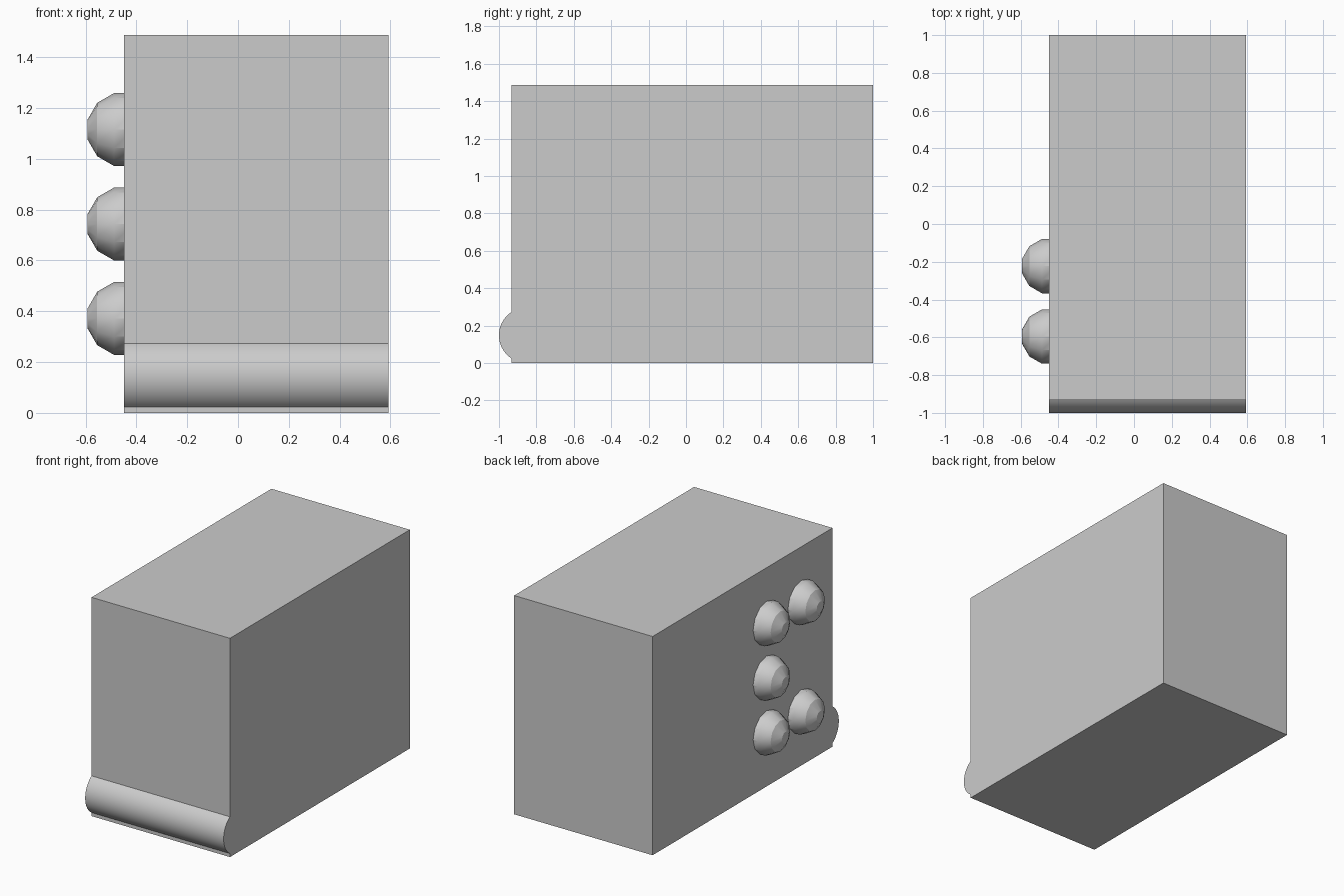
import bpy
import bmesh
from math import sin, cos, asin, pi, radians

cube = bpy.data.objects.get("Cube")
if cube:
    bpy.data.objects.remove(cube, do_unlink=True)

U = 0.1487                      # base unit: radius of the roll and the knobs
LEFT, RIGHT = 0.592, -0.449     # body sides along x
FRONT, BACK, TOP = -0.932, 1.0, 10 * U

# Single plain grey
grey = bpy.data.materials.new("plain grey")
grey.use_nodes = True
colour = (0.6, 0.6, 0.6, 1)
grey.diffuse_color = colour
grey.node_tree.nodes["Principled BSDF"].inputs["Base Color"].default_value = colour


def finish(bm, name, angle):
    """Turn a bmesh into a grey object, smooth below the given edge angle."""
    bmesh.ops.recalc_face_normals(bm, faces=bm.faces)
    mesh = bpy.data.meshes.new(name)
    bm.to_mesh(mesh)
    bm.free()
    mesh.materials.append(grey)
    obj = bpy.data.objects.new(name, mesh)
    bpy.context.collection.objects.link(obj)
    bpy.ops.object.select_all(action='DESELECT')
    obj.select_set(True)
    bpy.context.view_layer.objects.active = obj
    bpy.ops.object.shade_smooth_by_angle(angle=radians(angle))
    return obj


# Body: side profile with a rounded roll along the lower front edge
roll_y = -1 + U
half = pi - asin((roll_y - FRONT) / U) - pi / 2   # half angle of the exposed arc
steps = 32
profile = [(FRONT, 0), (BACK, 0), (BACK, TOP), (FRONT, TOP)]
for i in range(steps + 1):
    a = half * (1 - 2 * i / steps)
    profile.append((roll_y - U * cos(a), U + U * sin(a)))

bm = bmesh.new()
face = bm.faces.new([bm.verts.new((RIGHT, y, z)) for y, z in profile])
side = bmesh.ops.extrude_face_region(bm, geom=[face], use_keep_orig=True)
moved = [v for v in side["geom"] if isinstance(v, bmesh.types.BMVert)]
bmesh.ops.translate(bm, verts=moved, vec=(LEFT - RIGHT, 0, 0))
finish(bm, "body", 25)

# Knob: twelve-sided faceted ball with its flat cap pointing to -x
bm = bmesh.new()
sides = 12
rings = []
for lat in (-15, 15, 45, 75):
    t = radians(lat)
    rings.append([bm.verts.new((-U * sin(t),
                                U * cos(t) * cos(2 * pi * k / sides),
                                U * cos(t) * sin(2 * pi * k / sides)))
                  for k in range(sides)])
for low, high in zip(rings, rings[1:]):
    for k in range(sides):
        n = (k + 1) % sides
        bm.faces.new((low[k], low[n], high[n], high[k]))
bm.faces.new(rings[0])
bm.faces.new(rings[-1])
knob = finish(bm, "knob_1", 29.5)

# Five knobs on the right side: three in the rear column, two in the front one
places = [(-0.223, 2.5), (-0.223, 5), (-0.223, 7.5), (-0.596, 2.5), (-0.596, 7.5)]
for i, (y, level) in enumerate(places):
    obj = knob
    if i:
        obj = bpy.data.objects.new(f"knob_{i + 1}", knob.data)
        bpy.context.collection.objects.link(obj)
    obj.location = (RIGHT, y, level * U)
